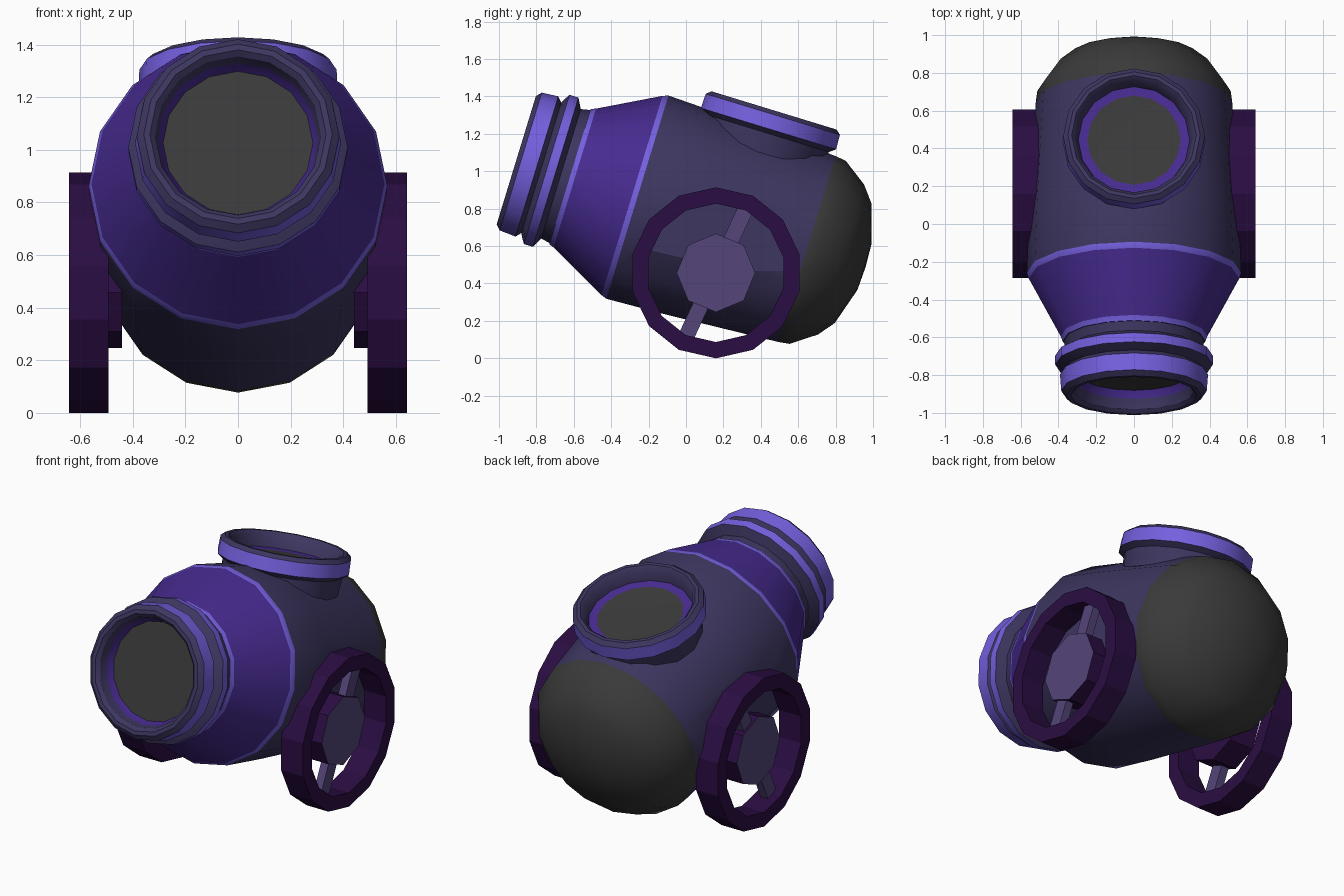
import bpy, bmesh, math
from mathutils import Matrix, Vector

if "Cube" in bpy.data.objects:
    bpy.data.objects.remove(bpy.data.objects["Cube"])

def material(name, r, g, b):
    m = bpy.data.materials.new(name)
    m.diffuse_color = (r, g, b, 1)
    m.use_nodes = True
    m.node_tree.nodes["Principled BSDF"].inputs["Base Color"].default_value = m.diffuse_color
    return m

SLATE = material("slate", .047, .037, .117)
LIGHT = material("light_purple", .18, .117, .74)
PURPLE = material("purple", .063, .024, .28)
GREY = material("dark_grey", .042, .042, .042)
WHEEL = material("wheel_purple", .023, .004, .054)
HUB = material("hub_lilac", .089, .06, .195)
MATS = [SLATE, LIGHT, PURPLE, GREY, WHEEL, HUB]

# Barrel axis: origin at the muzzle, pointing back and down
TILT = math.radians(17)
BACK = Vector((0, math.cos(TILT), -math.sin(TILT)))
UP = Vector((0, math.sin(TILT), math.cos(TILT)))
SIDE = Vector((1, 0, 0))

def frame(origin, axis, x_dir):
    y_dir = axis.cross(x_dir)
    m = Matrix((x_dir, y_dir, axis)).transposed().to_4x4()
    m.translation = origin
    return m

def finish(name, bm, smooth):
    bmesh.ops.recalc_face_normals(bm, faces=bm.faces)
    me = bpy.data.meshes.new(name)
    bm.to_mesh(me)
    bm.free()
    for m in MATS:
        me.materials.append(m)
    ob = bpy.data.objects.new(name, me)
    bpy.context.collection.objects.link(ob)
    bpy.ops.object.select_all(action='DESELECT')
    ob.select_set(True)
    bpy.context.view_layer.objects.active = ob
    if smooth:
        bpy.ops.object.shade_smooth_by_angle(angle=math.radians(30))
    return ob

def lathe(name, profile, matrix, sides=16, closed=False, smooth=True):
    """Profile rows: (distance along axis, radius, material of the band that follows)."""
    bm = bmesh.new()
    rings = []
    for s, r, _ in profile:
        n = sides if r > 0 else 1
        rings.append([bm.verts.new(matrix @ Vector((r * math.cos(2 * math.pi * i / sides),
                                                    r * math.sin(2 * math.pi * i / sides), s)))
                      for i in range(n)])
    count = len(profile) if closed else len(profile) - 1
    for k in range(count):
        a, b = rings[k], rings[(k + 1) % len(rings)]
        for i in range(sides):
            j = (i + 1) % sides
            quad = [a[i % len(a)], a[j % len(a)], b[j % len(b)], b[i % len(b)]]
            f = bm.faces.new(list(dict.fromkeys(quad)))
            f.material_index = MATS.index(profile[k][2])
    return finish(name, bm, smooth)

def mirror(ob):
    ob.modifiers.new("mirror", 'MIRROR')

MUZZLE = Vector((0, -.893, 1.055))
axis = frame(MUZZLE, BACK, SIDE)

# Muzzle: bore, rolled front lip, second ring and neck
lathe("muzzle", [
    (.10, 0, GREY), (.10, .285, PURPLE), (.06, .305, SLATE), (.005, .315, SLATE),
    (-.015, .335, SLATE), (-.015, .358, SLATE), (.01, .385, LIGHT), (.10, .392, SLATE),
    (.125, .365, SLATE), (.135, .385, SLATE), (.155, .417, LIGHT), (.205, .417, SLATE),
    (.235, .362, SLATE), (.30, .375, SLATE), (.30, 0, SLATE)], axis)

# Barrel: shoulder cone, trim bands, body and rounded breech
barrel = lathe("barrel", [
    (.285, 0, SLATE), (.285, .378, LIGHT), (.312, .388, PURPLE), (.632, .557, LIGHT),
    (.662, .568, SLATE), (1.0, .555, SLATE), (1.61, .52, GREY), (1.67, .512, GREY), (1.80, .42, GREY),
    (1.868, .335, GREY), (1.932, .13, GREY), (1.938, 0, GREY)], axis)

# Flat recesses in the barrel sides behind the wheels
WHEEL_C = Vector((0, .16, .457))
wheel_axis = frame(WHEEL_C, SIDE, Vector((0, 0, 1)))
cutter = lathe("recess_cutter", [(.495, 0, SLATE), (.495, .44, SLATE), (.8, .44, SLATE),
                                 (.8, 0, SLATE)], wheel_axis, 14, smooth=False)
mirror(cutter)
cutter.hide_render = True
cut = barrel.modifiers.new("recess", 'BOOLEAN')
cut.operation = 'DIFFERENCE'
cut.solver = 'EXACT'
cut.object = cutter
bpy.context.view_layer.objects.active = barrel
bpy.ops.object.modifier_apply(modifier="recess")
bpy.data.objects.remove(cutter)

# Top hatch collar with a recessed grey plate
hatch_axis = frame(MUZZLE + BACK * 1.225, UP, SIDE)
lathe("hatch", [
    (.565, 0, GREY), (.565, .247, PURPLE), (.57, .295, SLATE), (.635, .31, SLATE),
    (.657, .33, SLATE), (.657, .35, SLATE), (.635, .375, LIGHT), (.555, .378, SLATE),
    (.53, .345, SLATE), (.42, .335, SLATE), (.42, 0, SLATE)], hatch_axis)

# Wheels: rim, hub and one crossing spoke bar, mirrored to the left
mirror(lathe("wheel_rims", [(.493, .37, WHEEL), (.493, .457, WHEEL), (.643, .457, WHEEL),
                            (.643, .37, WHEEL)], wheel_axis, 14, closed=True, smooth=False))
mirror(lathe("wheel_hubs", [(.44, 0, WHEEL), (.44, .21, WHEEL), (.605, .21, HUB),
                            (.605, 0, HUB)], wheel_axis, 8, smooth=False))
bm = bmesh.new()
place = (Matrix.Translation(WHEEL_C + SIDE * .565) @ Matrix.Rotation(math.radians(-25), 4, 'X')
         @ Matrix.Diagonal((.05, .085, .76, 1)))
bmesh.ops.create_cube(bm, size=1, matrix=place)
for f in bm.faces:
    f.material_index = MATS.index(HUB)
mirror(finish("wheel_spokes", bm, False))
